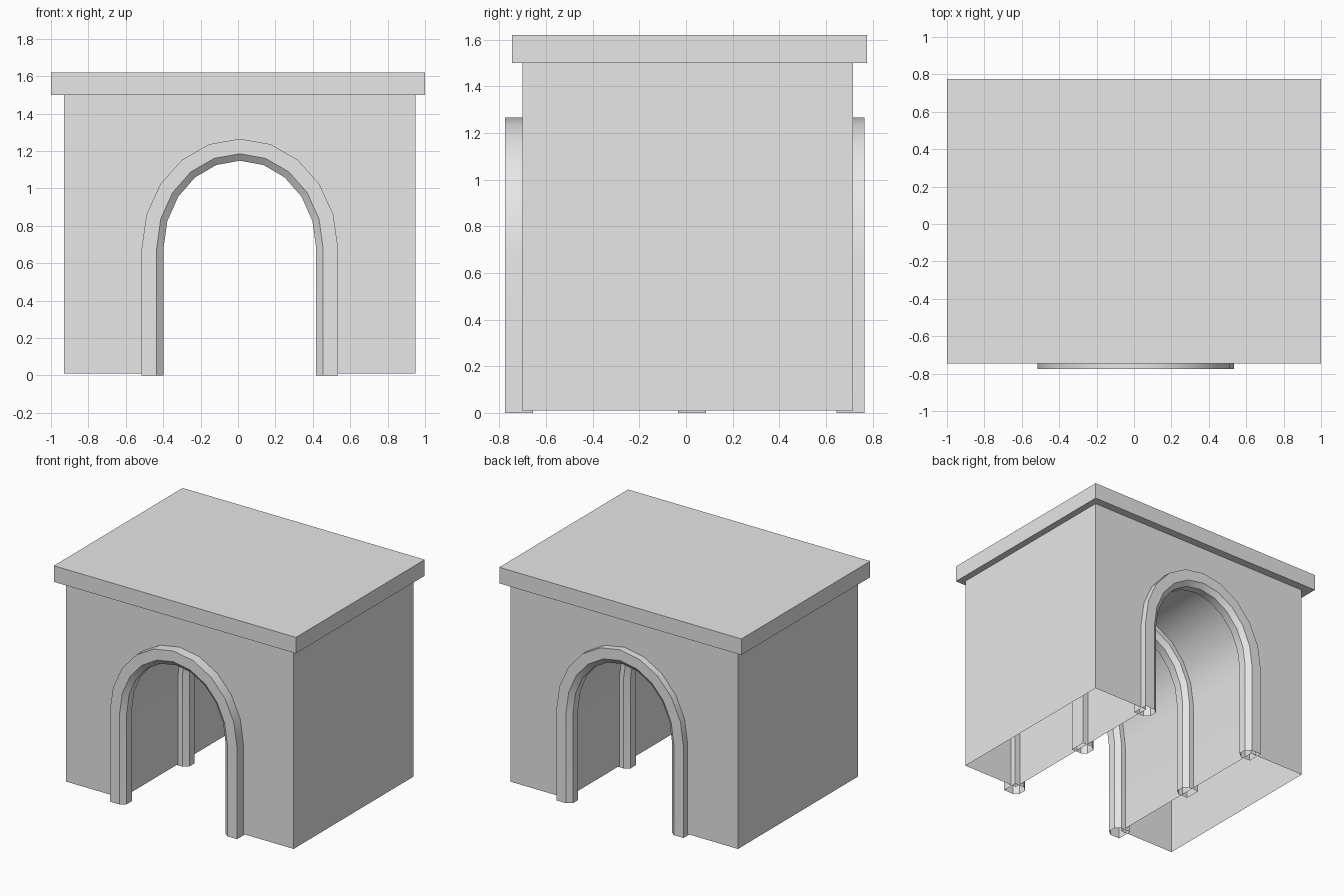
import bpy
import bmesh
import math

if "Cube" in bpy.data.objects:
    bpy.data.objects.remove(bpy.data.objects["Cube"], do_unlink=True)

stone = bpy.data.materials.new("pale_grey_stone")
stone.use_nodes = True
stone.diffuse_color = (0.8, 0.8, 0.8, 1)
stone.node_tree.nodes["Principled BSDF"].inputs["Base Color"].default_value = (0.8, 0.8, 0.8, 1)

ARCH_X = 0.01      # centre line of the opening
SPRING = 0.68      # height where the curve starts
STEPS = 10         # facets in the curve
BASE = 0.01        # underside of the walls


def arch(half_width, bottom):
    """Arch outline in x and z, from the -x foot over the crown to the +x foot."""
    rise = half_width + 0.06
    pts = [(ARCH_X - half_width, bottom)]
    for i in range(STEPS + 1):
        a = math.pi * (1 - i / STEPS)
        pts.append((ARCH_X + half_width * math.cos(a), SPRING + rise * math.sin(a)))
    pts.append((ARCH_X + half_width, bottom))
    return pts


def finish(name, bm, smooth=False):
    bmesh.ops.recalc_face_normals(bm, faces=bm.faces)
    mesh = bpy.data.meshes.new(name)
    bm.to_mesh(mesh)
    bm.free()
    mesh.materials.append(stone)
    obj = bpy.data.objects.new(name, mesh)
    bpy.context.collection.objects.link(obj)
    if smooth:
        bpy.ops.object.select_all(action="DESELECT")
        obj.select_set(True)
        bpy.context.view_layer.objects.active = obj
        bpy.ops.object.shade_smooth_by_angle(angle=math.radians(30))
    return obj


def bridge(bm, row_a, row_b):
    """Quads between two matching rows of vertices."""
    for i in range(len(row_a) - 1):
        bm.faces.new((row_a[i], row_a[i + 1], row_b[i + 1], row_b[i]))


# Hollow walls with an arched passage, open underneath
x0, x1, y0, y1, top = -0.93, 0.95, -0.70, 0.715, 1.5
outline = [(x1, BASE), (x1, top), (x0, top), (x0, BASE)]
bm = bmesh.new()
rows = []
for y in (y0, y1):
    row = [bm.verts.new((x, y, z)) for x, z in arch(0.48, BASE) + outline]
    bm.faces.new(row)
    rows.append(row)
n = STEPS + 3
bridge(bm, rows[0][:n], rows[1][:n])
bridge(bm, rows[0][n:], rows[1][n:])
finish("walls", bm, smooth=True)

# Overhanging flat roof slab
bm = bmesh.new()
bmesh.ops.create_cube(bm, size=1)
for v in bm.verts:
    v.co.x *= 2.0
    v.co.y = v.co.y * 1.52 + 0.015
    v.co.z = v.co.z * 0.12 + 1.56
finish("roof_slab", bm)

# Ribs: section of half width and depth, chamfered towards the opening
SECTION = [(0.525, -0.06), (0.445, -0.06), (0.408, -0.03),
           (0.408, 0.03), (0.445, 0.06), (0.525, 0.06)]
for name, y in (("front_arch_rib", -0.715), ("middle_arch_rib", 0.025), ("back_arch_rib", 0.705)):
    bm = bmesh.new()
    rows = [[bm.verts.new((x, y + dy, z)) for x, z in arch(w, 0)] for w, dy in SECTION]
    for a, b in zip(rows, rows[1:] + rows[:1]):
        bridge(bm, a, b)
    finish(name, bm, smooth=True)
